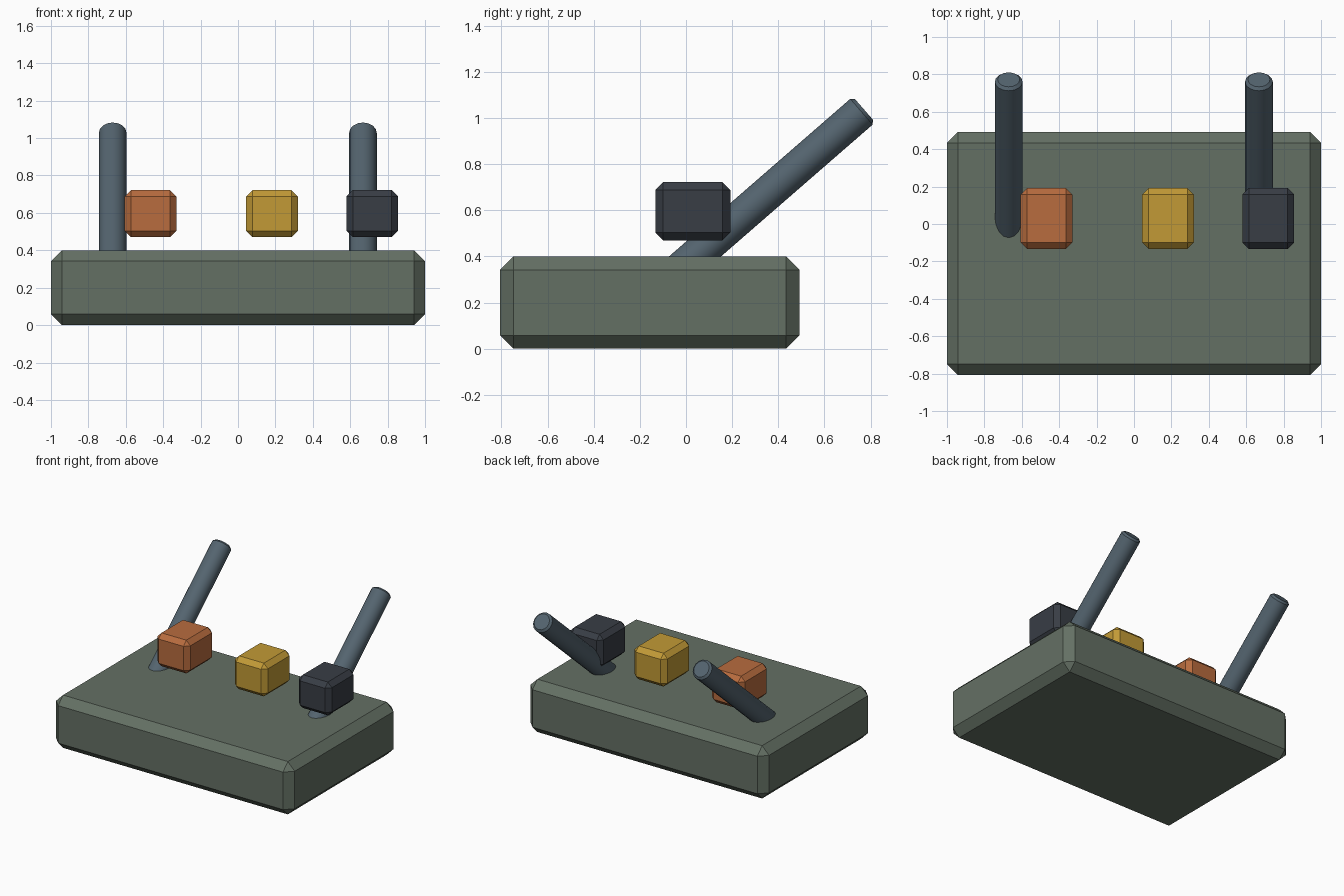
import bpy, math
from mathutils import Vector

if "Cube" in bpy.data.objects:
    bpy.data.objects.remove(bpy.data.objects["Cube"])


def material(name, rgb):
    m = bpy.data.materials.new(name)
    lin = [((c / 255 + 0.055) / 1.055) ** 2.4 for c in rgb]
    m.diffuse_color = (*lin, 1)
    m.use_nodes = True
    m.node_tree.nodes["Principled BSDF"].inputs["Base Color"].default_value = m.diffuse_color
    return m


green = material("grey_green", (100, 112, 100))
orange = material("orange", (184, 108, 62))
yellow = material("yellow", (194, 154, 54))
dark = material("charcoal", (56, 61, 69))
steel = material("blue_grey", (84, 100, 111))


def finish(ob, name, mat, width):
    """Name, colour and chamfer a part."""
    ob.name = name
    ob.data.materials.append(mat)
    bev = ob.modifiers.new("chamfer", 'BEVEL')
    bev.width = width
    bev.segments = 1
    bev.limit_method = 'ANGLE'
    bev.angle_limit = math.radians(50)


def block(name, mat, lo, hi, width):
    lo, hi = Vector(lo), Vector(hi)
    bpy.ops.mesh.primitive_cube_add(size=1, location=(lo + hi) / 2)
    ob = bpy.context.object
    ob.scale = hi - lo
    bpy.ops.object.transform_apply(location=False, rotation=False, scale=True)
    finish(ob, name, mat, width)


# Chamfered base slab
block("base", green, (-1, -0.807, 0), (1, 0.492, 0.4), 0.058)

# Row of three floating buttons
for name, mat, x in (("orange_button", orange, -0.468),
                     ("yellow_button", yellow, 0.182),
                     ("dark_button", dark, 0.718)):
    block(name, mat, (x - 0.138, -0.133, 0.47), (x + 0.138, 0.192, 0.722), 0.034)

# Two slanted rods, leaning backwards out of the base
elev = math.radians(41)
axis = Vector((0, math.cos(elev), math.sin(elev)))
length = 1.18
for name, x in (("left_rod", -0.67), ("right_rod", 0.668)):
    tip = Vector((x, 0.772, 1.037))
    bpy.ops.mesh.primitive_cylinder_add(
        vertices=16, radius=0.074, depth=length,
        location=tip - axis * length / 2,
        rotation=(elev - math.pi / 2, 0, 0))
    ob = bpy.context.object
    finish(ob, name, steel, 0.015)
    bpy.ops.object.shade_smooth_by_angle(angle=math.radians(30))
